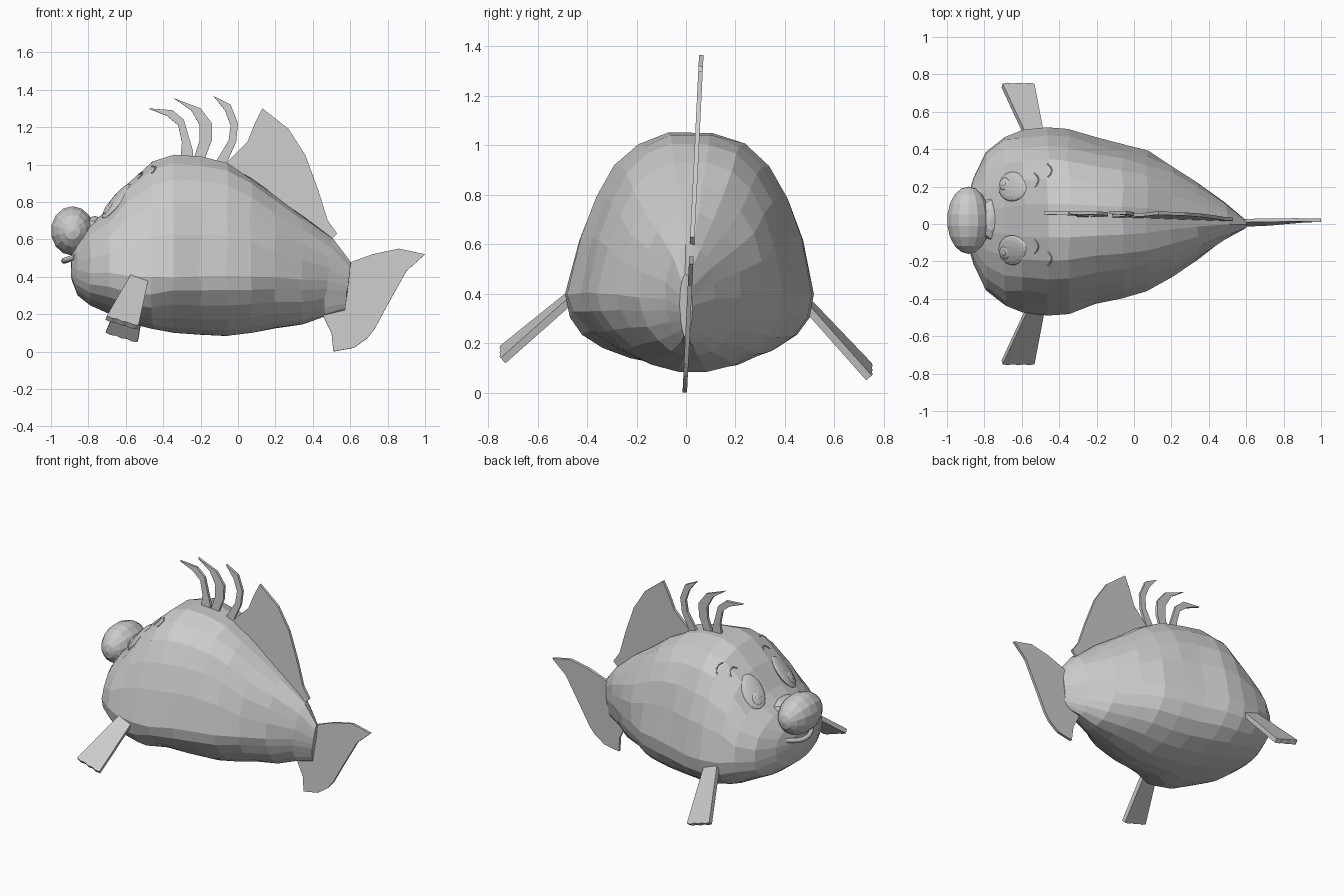
import bpy, bmesh, math, random
from mathutils import Vector, Matrix
from mathutils.bvhtree import BVHTree

if "Cube" in bpy.data.objects:
    bpy.data.objects.remove(bpy.data.objects["Cube"])
random.seed(4)

grey = bpy.data.materials.new("plain grey")
grey.use_nodes = True
GREY = (0.6, 0.6, 0.6, 1)
grey.diffuse_color = GREY
grey.node_tree.nodes["Principled BSDF"].inputs["Base Color"].default_value = GREY


def finish(name, bm):
    bmesh.ops.recalc_face_normals(bm, faces=bm.faces[:])
    mesh = bpy.data.meshes.new(name)
    bm.to_mesh(mesh)
    bm.free()
    mesh.materials.append(grey)
    ob = bpy.data.objects.new(name, mesh)
    bpy.context.collection.objects.link(ob)
    return ob


def plate(name, points, thickness):
    """Flat outline extruded evenly to both sides of its plane."""
    bm = bmesh.new()
    face = bm.faces.new([bm.verts.new(p) for p in points])
    face.normal_update()
    n = face.normal.copy() * thickness
    extruded = bmesh.ops.extrude_face_region(bm, geom=[face], use_keep_orig=True)["geom"]
    top = [g for g in extruded if isinstance(g, bmesh.types.BMVert)]
    bmesh.ops.translate(bm, verts=bm.verts[:], vec=-n / 2)
    bmesh.ops.translate(bm, verts=top, vec=n)
    return finish(name, bm)


def upright(name, outline):
    """Fin on the slightly leaning centre plane."""
    return plate(name, [(x, -0.005 + 0.049 * z, z) for x, z in outline], 0.018)


def ball(name, matrix, segments=14, rings=9):
    bm = bmesh.new()
    bmesh.ops.create_uvsphere(bm, u_segments=segments, v_segments=rings, radius=1, matrix=matrix)
    return finish(name, bm)


def tube(name, points, radius):
    curve = bpy.data.curves.new(name, "CURVE")
    curve.dimensions = "3D"
    curve.bevel_depth = radius
    curve.bevel_resolution = 1
    curve.use_fill_caps = True
    spline = curve.splines.new("POLY")
    spline.points.add(len(points) - 1)
    for p, co in zip(spline.points, points):
        p.co = (*co, 1)
    curve.materials.append(grey)
    ob = bpy.data.objects.new(name, curve)
    bpy.context.collection.objects.link(ob)


def signed_power(v, power):
    return math.copysign(abs(v) ** power, v)


# Body: x, bottom, top, half width, height of the widest point
stations = [
    (-0.89, 0.38, 0.53, 0.12, 0.5), (-0.86, 0.30, 0.60, 0.23, 0.45),
    (-0.79, 0.245, 0.68, 0.37, 0.4), (-0.69, 0.20, 0.77, 0.45, 0.39),
    (-0.59, 0.15, 0.90, 0.49, 0.34), (-0.46, 0.12, 1.02, 0.505, 0.31),
    (-0.35, 0.10, 1.055, 0.495, 0.31), (-0.20, 0.085, 1.045, 0.445, 0.33),
    (-0.06, 0.08, 1.01, 0.415, 0.35), (0.07, 0.10, 0.935, 0.375, 0.36),
    (0.20, 0.125, 0.84, 0.295, 0.38), (0.34, 0.145, 0.73, 0.205, 0.41),
    (0.48, 0.185, 0.60, 0.10, 0.47), (0.587, 0.22, 0.48, 0.025, 0.5)]
SIDES = 22
bm = bmesh.new()
rings = []
for i, (x, low, high, half, frac) in enumerate(stations):
    mid = low + (high - low) * frac
    jitter = 0.008 if 3 < i < 13 else 0.003
    shift = 0.015 if x < 0.5 else 0.0
    # cheeks bulge low down while the upper flanks stand straighter
    middle = -0.65 < x < 0.1
    pinch = 0.10 if middle else 0.0
    ring = []
    for k in range(SIDES):
        a = 2 * math.pi * k / SIDES
        c, s = math.cos(a), math.sin(a)
        if s > 0:
            power = 0.83 if middle else 0.95
        elif x < -0.4:
            power = 0.85
        else:
            power = 0.95 if c > 0 else 1.15
        y = signed_power(c, power) * half * (1 - pinch * min(1, max(0, s / 0.4)))
        z = mid + signed_power(s, power) * (high - mid if s > 0 else mid - low)
        if x < 0.4:
            y += 0.02 * max(0, s) * abs(c)
        shear = 0.12 * (z - mid) if x > 0.4 else 0
        wob = random.uniform(-jitter, jitter)
        ring.append(bm.verts.new((x + shear + wob, y + shift + wob * c * 0.4, z + wob * s * 0.4)))
    rings.append(ring)
for a, b in zip(rings, rings[1:]):
    for k in range(SIDES):
        j = (k + 1) % SIDES
        bm.faces.new((a[k], a[j], b[j], b[k]))
bm.faces.new(rings[0])
bm.faces.new(rings[-1])
bmesh.ops.recalc_face_normals(bm, faces=bm.faces[:])
surface = BVHTree.FromBMesh(bm)
finish("body", bm)


def on_body(x, y):
    hit, normal, *_ = surface.ray_cast(Vector((x, y, 3)), Vector((0, 0, -1)))
    return hit, normal


# Nose, bridge and mouth
ball("nose", Matrix.Translation((-0.885, 0.02, 0.645)) @ Matrix.Rotation(math.pi / 2, 4, "X")
     @ Matrix.Diagonal((0.117, 0.134, 0.18, 1)))
ball("nose_bridge", Matrix.Translation((-0.765, 0.025, 0.67)) @ Matrix.Diagonal((0.055, 0.12, 0.055, 1)), 10, 6)
mouth = []
for k in range(9):
    t = k / 4 - 1
    mouth.append((-0.93 + 0.06 * t * t, 0.02 + 0.14 * t, 0.485 + 0.02 * t * t))
tube("mouth", mouth, 0.016)

# Eyes with raised pupils, and two brow lines above each
brows = {"left": ((-0.53, 0.235), (-0.46, 0.285)), "right": ((-0.53, -0.12), (-0.46, -0.185))}
for side, y in (("left", 0.20), ("right", -0.14)):
    hit, _ = on_body(-0.65, y)
    normal = Vector((-0.74, 0.25 if y > 0 else -0.25, 0.62)).normalized()
    turn = normal.to_track_quat("Z", "Y").to_matrix().to_4x4()
    place = Matrix.Translation(hit) @ turn
    ball("eye_" + side, place @ Matrix.Diagonal((0.08, 0.12, 0.022, 1)), 18, 8)
    low = place @ Matrix.Translation((0, -0.05, 0.015))
    ball("iris_" + side, low @ Matrix.Diagonal((0.036, 0.045, 0.012, 1)), 14, 6)
    ball("pupil_" + side, low @ Matrix.Translation((0, 0, 0.008)) @ Matrix.Diagonal((0.016, 0.02, 0.007, 1)), 10, 6)
    for n, (bx, by) in enumerate(brows[side]):
        line = []
        for k in range(7):
            t = k / 3 - 1
            spot, out = on_body(bx + 0.02 * (1 - t * t), by + 0.035 * t)
            line.append(spot + out * 0.002)
        tube(f"brow_{side}_{n + 1}", line, 0.004)

# Dorsal fin and three curved spines
upright("dorsal_fin", [
    (-0.07, 1.0), (0.05, 1.12), (0.09, 1.22), (0.13, 1.30), (0.27, 1.19), (0.36, 1.05),
    (0.43, 0.86), (0.48, 0.70), (0.53, 0.63), (0.49, 0.59), (0.3, 0.7), (0.1, 0.85)])
spines = [
    [(-0.48, 1.30), (-0.35, 1.29), (-0.29, 1.24), (-0.24, 1.07), (-0.24, 1.0),
     (-0.31, 1.0), (-0.30, 1.12), (-0.32, 1.21), (-0.38, 1.26)],
    [(-0.345, 1.355), (-0.2, 1.30), (-0.14, 1.22), (-0.14, 1.13), (-0.17, 1.05), (-0.19, 0.99),
     (-0.25, 0.99), (-0.205, 1.13), (-0.205, 1.21), (-0.25, 1.29)],
    [(-0.13, 1.365), (-0.04, 1.32), (0.0, 1.22), (-0.01, 1.12), (-0.06, 1.01), (-0.08, 0.96),
     (-0.15, 0.96), (-0.05, 1.13), (-0.04, 1.21), (-0.07, 1.29)]]
for n, outline in enumerate(spines):
    upright(f"dorsal_spine_{n + 1}", outline)

# Tail fin
upright("tail_fin", [
    (0.56, 0.46), (0.61, 0.48), (0.72, 0.52), (0.86, 0.55), (1.0, 0.52), (0.9, 0.43),
    (0.8, 0.25), (0.73, 0.12), (0.69, 0.07), (0.62, 0.02), (0.51, 0.0), (0.50, 0.1),
    (0.45, 0.2), (0.52, 0.26)])

# Side fins: a widening paddle with a scalloped tip
for side, y, drop in (("left", 1, 0.085), ("right", -1, 0.155)):
    root, tip = Vector((-0.525, 0.45 * y, 0.40)), Vector((-0.62, 0.74 * y, drop))
    wide = Vector((1, 0, -0.3))
    out = (tip - root).normalized()
    edge = [tip + wide * (-0.085 + 0.17 * k / 6) + out * (0.006 * (k % 2)) for k in range(7)]
    plate("side_fin_" + side, [root + wide * 0.045, root - wide * 0.045] + edge, 0.03)
